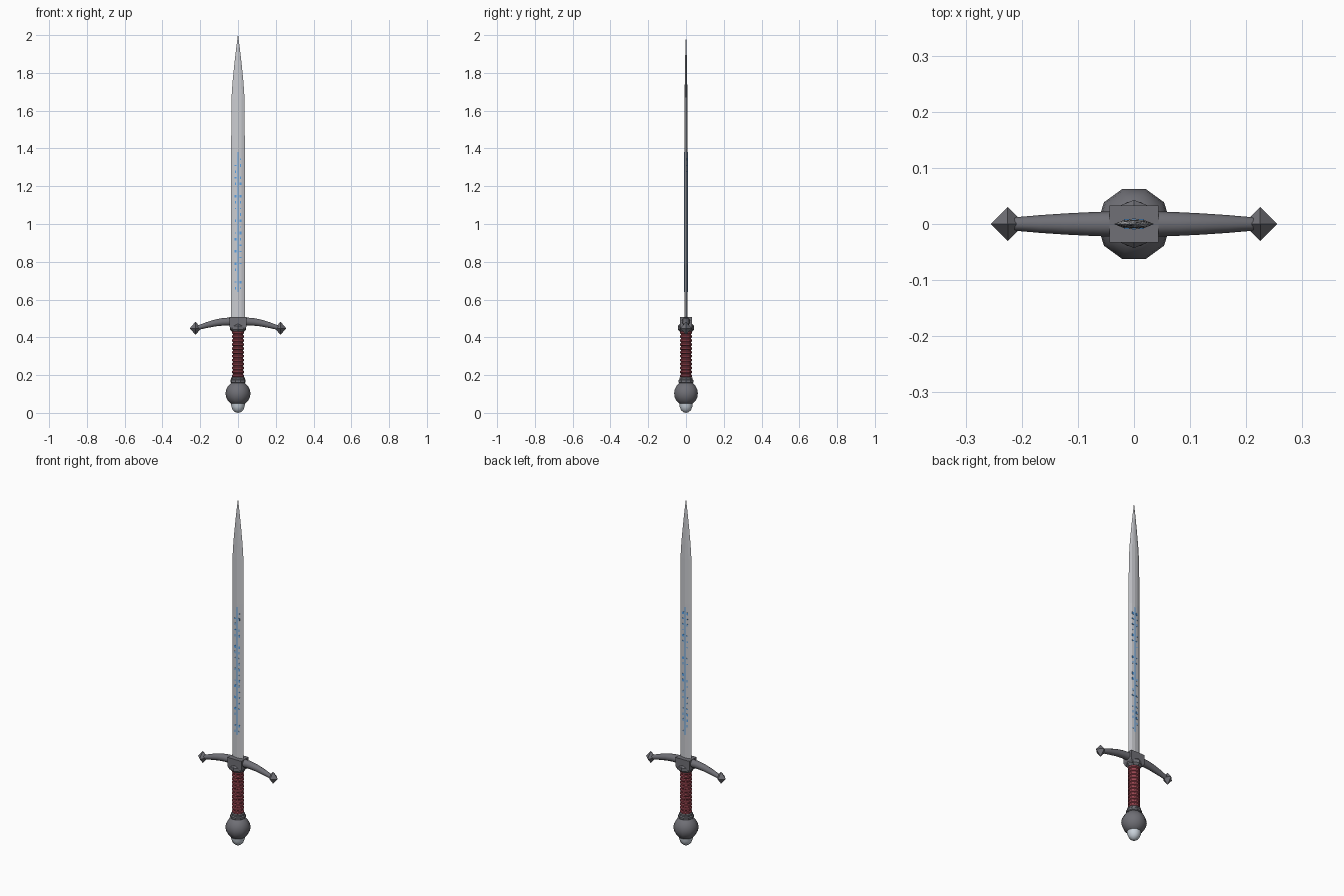
import bpy, bmesh, math, random
from mathutils import Vector

if "Cube" in bpy.data.objects:
    bpy.data.objects.remove(bpy.data.objects["Cube"])

random.seed(4)


def material(name, rgb):
    m = bpy.data.materials.new(name)
    m.diffuse_color = (*rgb, 1)
    m.use_nodes = True
    m.node_tree.nodes["Principled BSDF"].inputs["Base Color"].default_value = m.diffuse_color
    return m


STEEL = material("steel", (0.6, 0.61, 0.64))
IRON = material("dark_iron", (0.16, 0.16, 0.18))
LEATHER = material("red_leather", (0.32, 0.06, 0.08))
BLUE = material("blue_inlay", (0.1, 0.36, 0.8))
GEM = material("pale_gem", (0.6, 0.66, 0.72))


def loft(name, rings, mat, smooth=None):
    """Skin a list of equal-length point loops and cap both ends."""
    bm = bmesh.new()
    loops = [[bm.verts.new(p) for p in r] for r in rings]
    n = len(loops[0])
    for a, b in zip(loops, loops[1:]):
        for i in range(n):
            j = (i + 1) % n
            bm.faces.new((a[i], a[j], b[j], b[i]))
    bm.faces.new(loops[0][::-1])
    bm.faces.new(loops[-1])
    bmesh.ops.remove_doubles(bm, verts=bm.verts, dist=1e-5)
    bmesh.ops.recalc_face_normals(bm, faces=bm.faces)
    me = bpy.data.meshes.new(name)
    bm.to_mesh(me)
    bm.free()
    me.materials.append(mat)
    ob = bpy.data.objects.new(name, me)
    bpy.context.collection.objects.link(ob)
    if smooth:
        bpy.ops.object.select_all(action='DESELECT')
        ob.select_set(True)
        bpy.context.view_layer.objects.active = ob
        bpy.ops.object.shade_smooth_by_angle(angle=math.radians(smooth))
    return ob


def turned(name, profile, sides, mat, smooth=None):
    """Lathe a (radius, z) profile around the z axis."""
    ang = [2 * math.pi * i / sides for i in range(sides)]
    return loft(name, [[(r * math.cos(a), r * math.sin(a), z) for a in ang]
                       for r, z in profile], mat, smooth)


def box(bm, centre, size):
    verts = bmesh.ops.create_cube(bm, size=1)["verts"]
    for v in verts:
        v.co = Vector(c * s for c, s in zip(v.co, size)) + Vector(centre)


# blade: bevelled section narrowing to a point
section = [(1, 0), (0.55, 0.75), (0, 1), (-0.55, 0.75),
           (-1, 0), (-0.55, -0.75), (0, -1), (0.55, -0.75)]
stations = [(0.45, 0.036, 0.009), (1.4, 0.036, 0.0085), (1.66, 0.035, 0.0075),
            (1.75, 0.029, 0.0065), (1.84, 0.020, 0.005), (1.92, 0.011, 0.0035),
            (2.0, 0.0006, 0.0005)]
loft("blade", [[(x * w, y * t, z) for x, y in section] for z, w, t in stations], STEEL)

# glowing inlay line and little engraved marks on both blade faces
bm = bmesh.new()
for side in (-1, 1):
    box(bm, (0, side * 0.0085, 1.01), (0.007, 0.002, 0.74))
    for k in range(22):
        z = 0.66 + k * 0.0325
        for x in (-0.013, 0.013):
            if random.random() < 0.7:
                box(bm, (x, side * 0.0076, z), (random.choice((0.006, 0.01)), 0.002,
                                                random.choice((0.006, 0.014))))
me = bpy.data.meshes.new("blade_inlay")
bm.to_mesh(me)
bm.free()
me.materials.append(BLUE)
bpy.context.collection.objects.link(bpy.data.objects.new("blade_inlay", me))

# guard centre block, lower edge chamfered inward
loft("guard_block", [[(sx * x, sy * y, z) for sx, sy in ((1, 1), (-1, 1), (-1, -1), (1, -1))]
                     for x, y, z in ((0.034, 0.028, 0.438), (0.044, 0.033, 0.455),
                                     (0.044, 0.033, 0.507))], IRON)
turned("guard_collar", [(0.033, 0.430), (0.043, 0.442), (0.043, 0.460), (0.033, 0.472)], 8, IRON)

# drooping guard arms with octahedral ends
path = [(0.03, 0.484, 0.023), (0.08, 0.482, 0.021), (0.12, 0.476, 0.019),
        (0.165, 0.465, 0.016), (0.212, 0.451, 0.012)]
for side, label in ((-1, "left"), (1, "right")):
    rings = []
    for i, (x, z, r) in enumerate(path):
        a, b = path[max(i - 1, 0)], path[min(i + 1, len(path) - 1)]
        tilt = math.atan2(b[1] - a[1], b[0] - a[0])
        ring = []
        for k in range(10):
            t = 2 * math.pi * k / 10
            up = r * math.sin(t)
            ring.append((side * (x - up * math.sin(tilt)), r * math.cos(t),
                         z + up * math.cos(tilt)))
        rings.append(ring)
    loft("guard_arm_" + label, rings, IRON, 40)
    tip = turned("guard_tip_" + label, [(0.0, -0.035), (0.03, 0), (0.0, 0.035)], 4, IRON)
    tip.location = (side * 0.225, 0, 0.448)

# wrapped grip: core with bulging bands in one profile
grip = [(0.026, 0.17)]
for k in range(12):
    z = 0.188 + k * 0.0208
    grip += [(0.027, z), (0.032, z + 0.004), (0.032, z + 0.012), (0.027, z + 0.016)]
grip.append((0.026, 0.445))
turned("grip", grip, 12, LEATHER, 30)

# pommel: neck rings, ball and pale end cap
turned("pommel_neck", [(0.032, 0.155), (0.041, 0.162), (0.041, 0.173),
                       (0.036, 0.178), (0.036, 0.186), (0.030, 0.190)], 10, IRON)
ball = [(0.066 * math.sin(t), 0.103 - 0.066 * math.cos(t))
        for t in (math.pi * i / 10 for i in range(11))]
turned("pommel_ball", ball, 10, IRON, 40)
turned("pommel_cap", [(0.012, 0.003), (0.0, 0.0), (0.014, 0.003), (0.028, 0.015),
                      (0.035, 0.032), (0.037, 0.05)][1:], 10, GEM, 40)
